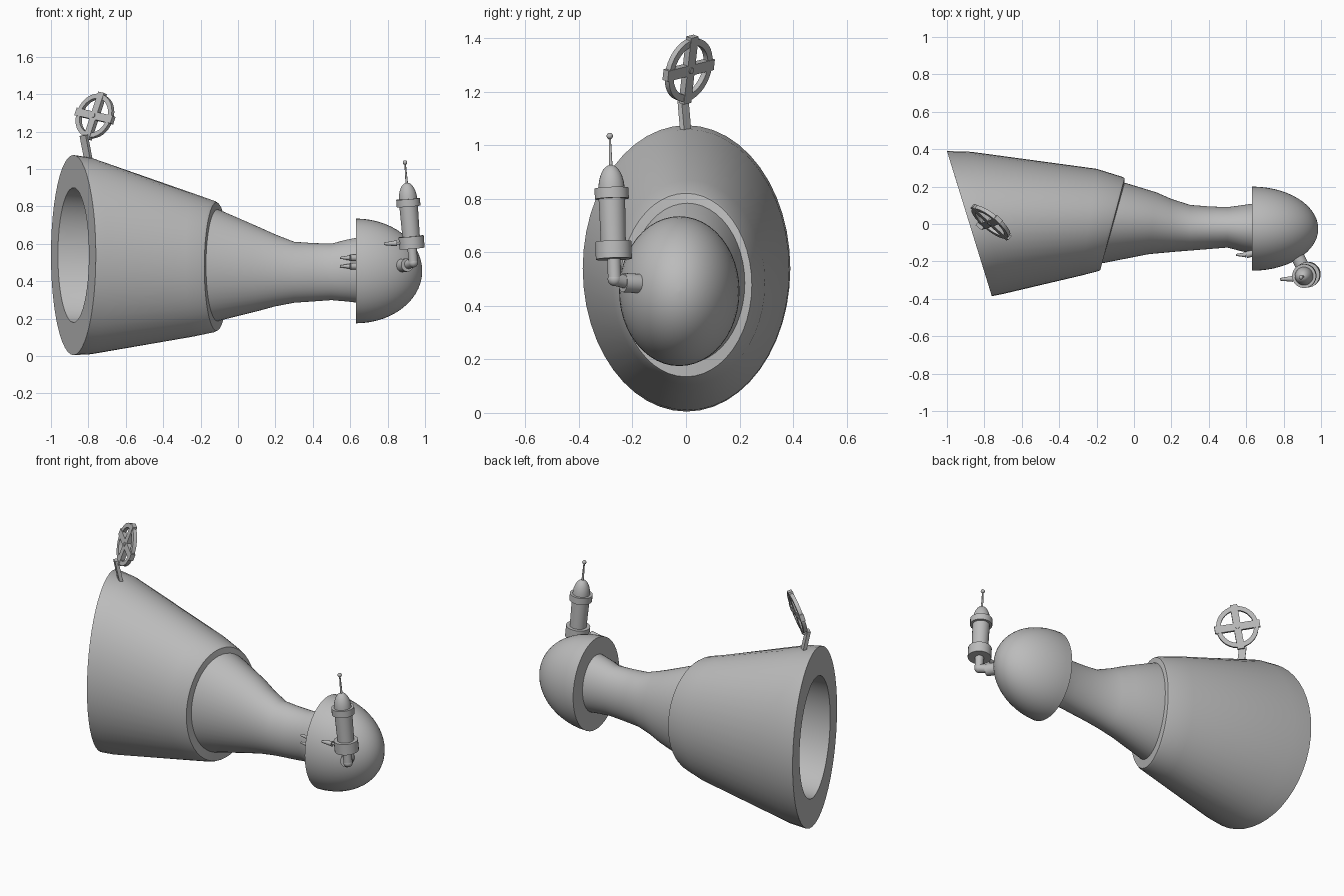
import bpy, bmesh, math
from mathutils import Vector, Matrix

if "Cube" in bpy.data.objects:
    bpy.data.objects.remove(bpy.data.objects["Cube"])

grey = bpy.data.materials.new("mid grey")
grey.diffuse_color = (0.5, 0.5, 0.5, 1)
grey.use_nodes = True
grey.node_tree.nodes["Principled BSDF"].inputs["Base Color"].default_value = grey.diffuse_color


def finish(name, bm, angle=35):
    bmesh.ops.recalc_face_normals(bm, faces=bm.faces[:])
    me = bpy.data.meshes.new(name)
    bm.to_mesh(me)
    bm.free()
    me.materials.append(grey)
    for p in me.polygons:
        p.use_smooth = True
    me.set_sharp_from_angle(angle=math.radians(angle))
    ob = bpy.data.objects.new(name, me)
    bpy.context.collection.objects.link(ob)
    return ob


def loft(name, rings, n=48, closed=False):
    """Skin elliptical rings given as (centre, half-width vector, half-height vector)."""
    bm = bmesh.new()
    loops = []
    for c, u, v in rings:
        c, u, v = Vector(c), Vector(u), Vector(v)
        loops.append([bm.verts.new(c + u * math.cos(a) + v * math.sin(a))
                      for a in (2 * math.pi * i / n for i in range(n))])
    pairs = list(zip(loops, loops[1:]))
    if closed:
        pairs.append((loops[-1], loops[0]))
    else:
        bm.faces.new(loops[0])
        bm.faces.new(loops[-1])
    for a, b in pairs:
        for i in range(n):
            j = (i + 1) % n
            bm.faces.new((a[i], a[j], b[j], b[i]))
    return finish(name, bm)


def ring(x, y, z, wx, wy, h):
    return (x, y, z), (wx, wy, 0), (0, 0, h)


def rod(name, p0, p1, r0, r1=None, n=24):
    p0, p1 = Vector(p0), Vector(p1)
    d = p1 - p0
    m = Matrix.Translation((p0 + p1) / 2) @ d.to_track_quat('Z', 'Y').to_matrix().to_4x4()
    bm = bmesh.new()
    bmesh.ops.create_cone(bm, cap_ends=True, segments=n, radius1=r0,
                          radius2=r0 if r1 is None else r1, depth=d.length, matrix=m)
    return finish(name, bm)


def ball(name, c, r):
    bm = bmesh.new()
    bmesh.ops.create_uvsphere(bm, u_segments=20, v_segments=12, radius=r,
                              matrix=Matrix.Translation(c))
    return finish(name, bm)


def box(name, size, m):
    bm = bmesh.new()
    bmesh.ops.create_cube(bm, size=1, matrix=m @ Matrix.Diagonal((*size, 1)))
    return finish(name, bm)


# Flared bell: outer skin, front lip, then back through the hollow to the rim
loft("bell", [
    ring(-0.88, 0.002, 0.540, -0.12, 0.388, 0.535),
    ring(-0.785, 0.006, 0.535, -0.085, 0.380, 0.525),
    ring(-0.24, 0.010, 0.487, 0.04, 0.285, 0.383),
    ring(-0.13, 0.000, 0.479, 0.065, 0.253, 0.352),
    ring(-0.115, 0.000, 0.478, 0.065, 0.246, 0.343),
    ring(-0.11, 0.000, 0.480, 0.06, 0.205, 0.290),
    ring(-0.30, 0.000, 0.490, 0.02, 0.205, 0.290),
    ring(-0.42, 0.000, 0.515, -0.02, 0.250, 0.340),
    ring(-0.88, 0.002, 0.540, -0.083, 0.268, 0.360),
], closed=True)

# Waisted neck
loft("neck", [
    ring(-0.17, 0.005, 0.485, 0.065, 0.225, 0.315),
    ring(-0.10, 0.005, 0.485, 0.06, 0.213, 0.296),
    ring(0.10, 0.004, 0.467, 0.02, 0.165, 0.228),
    ring(0.20, -0.008, 0.458, 0.0, 0.142, 0.192),
    ring(0.30, -0.020, 0.448, 0.0, 0.122, 0.163),
    ring(0.40, -0.020, 0.448, 0.0, 0.114, 0.156),
    ring(0.50, -0.018, 0.450, 0.0, 0.108, 0.151),
    ring(0.58, -0.023, 0.457, 0.0, 0.124, 0.165),
    ring(0.65, -0.025, 0.460, 0.0, 0.136, 0.176),
])

# Nose dome with flat back
dome = []
for i in range(15):
    a = math.radians(89 * i / 14)
    k = math.cos(a)
    dome.append(ring(0.63 + 0.355 * math.sin(a), -0.025, 0.455, 0, 0.225 * k, 0.28 * k))
loft("nose_dome", dome)

# Small pins behind the dome
for i, z in enumerate((0.525, 0.48)):
    rod(f"neck_pin_{i}", (0.60, -0.165, z), (0.545, -0.165, z), 0.014, 0.005, 12)
    rod(f"neck_pin_base_{i}", (0.64, -0.155, z), (0.60, -0.165, z), 0.018, 0.018, 12)

# Turret: stacked parts along a slightly tilted axis
low, high = Vector((0.937, -0.267, 0.50)), Vector((0.893, -0.285, 1.035))


def at(z):
    return low.lerp(high, (z - low.z) / (high.z - low.z))


for name, z0, z1, r0, r1 in (
        ("turret_stem", 0.495, 0.58, 0.025, 0.025),
        ("turret_base_collar", 0.575, 0.64, 0.068, 0.068),
        ("turret_barrel", 0.63, 0.81, 0.047, 0.050),
        ("turret_top_collar", 0.80, 0.84, 0.064, 0.064),
        ("turret_aerial", 0.91, 1.03, 0.007, 0.004)):
    rod(name, at(z0), at(z1), r0, r1)
cap = []
axis = (high - low).normalized()
ux = Vector((0, 1, 0)).cross(axis).normalized()
uy = axis.cross(ux)
for i in range(9):
    a = math.radians(87 * i / 8)
    r = 0.049 * math.cos(a)
    cap.append((at(0.835 + 0.092 * math.sin(a)), ux * r, uy * r))
loft("turret_cap", cap, 24)
ball("aerial_tip", high, 0.012)

# Elbow and socket joining the turret to the dome
ball("elbow_joint", low, 0.026)
rod("elbow_arm", low, (0.895, -0.205, 0.485), 0.025)
rod("elbow_socket", (0.905, -0.235, 0.487), (0.865, -0.155, 0.482), 0.036)

# Pointed nozzle on the turret collar
rod("nozzle_stem", (0.885, -0.29, 0.605), (0.845, -0.293, 0.603), 0.007, None, 12)
rod("nozzle_tip", (0.85, -0.293, 0.603), (0.78, -0.296, 0.600), 0.016, 0.007, 12)

# Ring sight on top: tilted hoop with crossed bars
n = Vector((0.60, 0.74, -0.28)).normalized()
side = Vector((0, 0, 1)).cross(n).normalized()
up = n.cross(side)
c = Vector((-0.765, 0.01, 1.283))
hoop = [(c + n * d, side * r, up * r)
        for r, d in ((0.122, -0.011), (0.122, 0.011), (0.096, 0.011), (0.096, -0.011))]
loft("sight_hoop", hoop, 32, closed=True)
frame = Matrix.Translation(c) @ Matrix((side, up, n)).transposed().to_4x4()
for i, deg in enumerate((10, 100)):
    box(f"sight_bar_{i}", (0.262, 0.042, 0.026),
        frame @ Matrix.Rotation(math.radians(deg), 4, 'Z'))
rod("sight_hub", c - n * 0.017, c + n * 0.017, 0.012, None, 16)

# Sight post, a flat strip
p0, p1 = Vector((-0.798, 0.0, 1.04)), Vector((-0.825, -0.012, 1.18))
w = (p1 - p0).normalized()
s = (side - w * side.dot(w)).normalized()
box("sight_post", (0.042, 0.02, (p1 - p0).length),
    Matrix.Translation((p0 + p1) / 2) @ Matrix((s, w.cross(s), w)).transposed().to_4x4())
